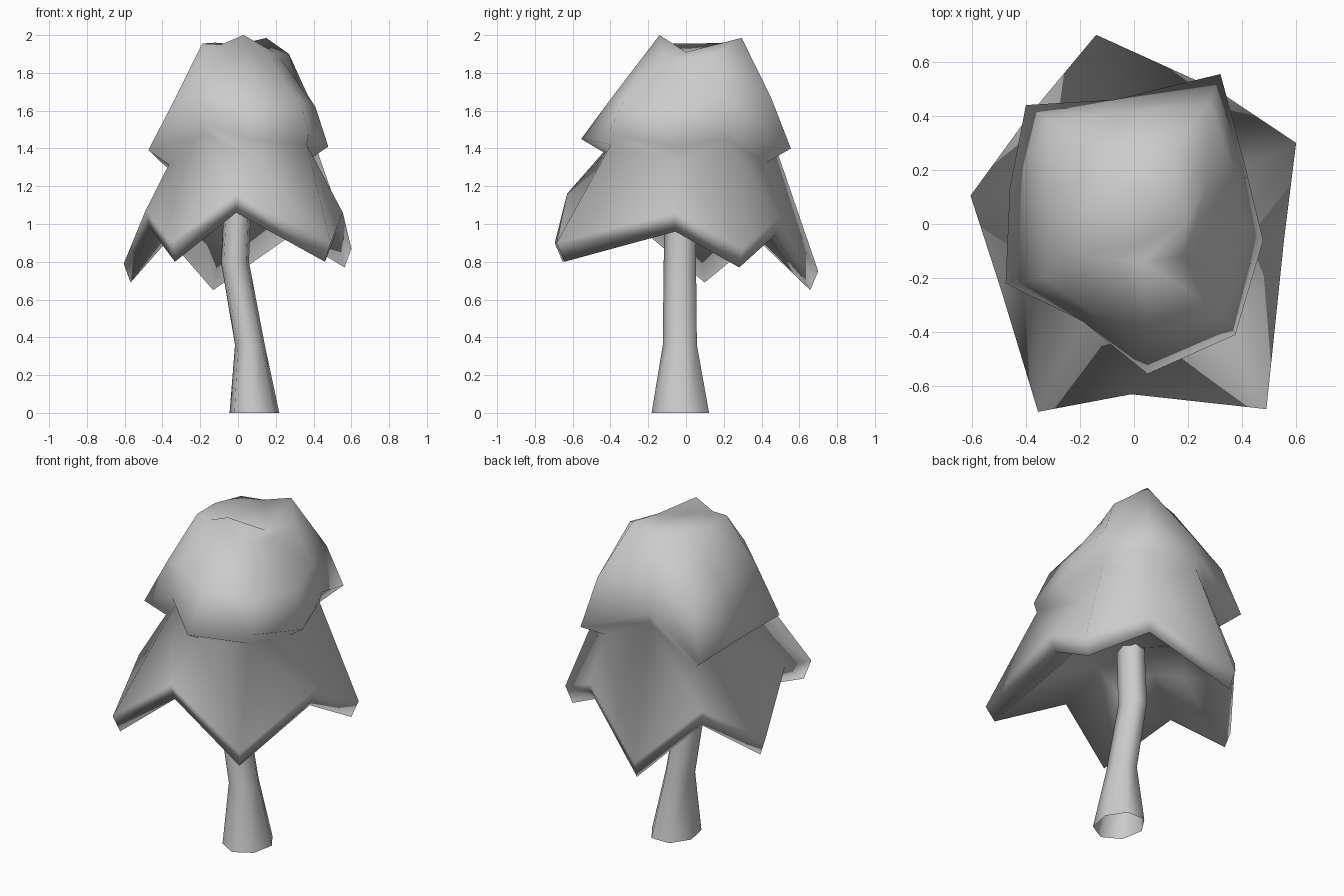
import bpy, bmesh, math


def loft(name, rings, start=None, end=None):
    """Skin equal-count rings; optionally fan the first/last ring to a point."""
    bm = bmesh.new()
    loops = [[bm.verts.new(p) for p in ring] for ring in rings]
    n = len(loops[0])
    for a, b in zip(loops, loops[1:]):
        for i in range(n):
            j = (i + 1) % n
            bm.faces.new((a[i], a[j], b[j], b[i]))
    for loop, tip in ((loops[0], start), (loops[-1], end)):
        if tip:
            c = bm.verts.new(tip)
            for i in range(n):
                bm.faces.new((loop[i], loop[(i + 1) % n], c))
    bmesh.ops.recalc_face_normals(bm, faces=bm.faces)
    me = bpy.data.meshes.new(name)
    bm.to_mesh(me)
    bm.free()
    ob = bpy.data.objects.new(name, me)
    bpy.context.collection.objects.link(ob)
    for p in me.polygons:
        p.use_smooth = True
    return ob


# Trunk: bent, flared, seven sided, open at the bottom
trunk = []
for cx, cy, rx, ry, z in [(0.087, -0.022, 0.135, 0.16, 0),
                          (0.063, -0.028, 0.081, 0.095, 0.36),
                          (-0.016, -0.028, 0.076, 0.09, 0.80),
                          (0.0, -0.025, 0.073, 0.085, 1.15)]:
    trunk.append([(cx + rx * math.cos(math.tau * (i + 0.25) / 7),
                   cy + ry * math.sin(math.tau * (i + 0.25) / 7), z) for i in range(7)])
loft("trunk", trunk)

# Foliage: dented crown, upper brim and lower skirt; each tip sits below a valley above
crown = [(-0.19, -0.12, 1.955), (-0.09, -0.13, 1.95), (0.03, -0.14, 2.0),
         (0.18, -0.12, 1.88), (0.22, -0.02, 1.88), (0.27, 0.15, 1.90),
         (0.15, 0.295, 1.985), (0.0, 0.25, 1.95), (-0.12, 0.20, 1.96),
         (-0.19, 0.05, 1.955)]
middle = [(-0.335, -0.20, 1.66), (-0.17, -0.32, 1.72), (0.05, -0.40, 1.66),
          (0.33, -0.33, 1.65), (0.41, -0.02, 1.62), (0.37, 0.19, 1.68),
          (0.28, 0.45, 1.67), (-0.06, 0.41, 1.72), (-0.31, 0.38, 1.60),
          (-0.33, 0.12, 1.66)]
brim = [(-0.475, -0.22, 1.39), (-0.19, -0.36, 1.54), (0.05, -0.555, 1.45),
        (0.375, -0.41, 1.48), (0.478, -0.06, 1.41), (0.41, 0.22, 1.51),
        (0.32, 0.555, 1.40), (-0.07, 0.46, 1.55), (-0.40, 0.44, 1.32),
        (-0.46, 0.13, 1.38)]
skirt = [(-0.49, -0.25, 1.07), (-0.355, -0.695, 0.90), (-0.01, -0.63, 1.16),
         (0.49, -0.685, 0.90), (0.555, -0.06, 1.06), (0.60, 0.30, 0.87),
         (0.30, 0.50, 1.04), (-0.14, 0.70, 0.75), (-0.39, 0.40, 1.02),
         (-0.605, 0.105, 0.79)]
# waist tucks in under the brim tips and stays flush under the brim valleys
waist = []
for i, (x, y, z) in enumerate(brim):
    s, dz = (0.97, -0.06) if i in (1, 3, 5, 7) else (0.77, -0.075)
    waist.append((x * s, y * s, z + dz))
lip = [(x * 0.94, y * 0.94, z - 0.10) for x, y, z in skirt]
hollow = [(x * 0.5, y * 0.5, 1.10 + (z - 0.95) * 0.3) for x, y, z in skirt]
loft("foliage", [crown, middle, brim, waist, skirt, lip, hollow],
     start=(0.19, 0.0, 1.91), end=(0, 0, 1.15))
